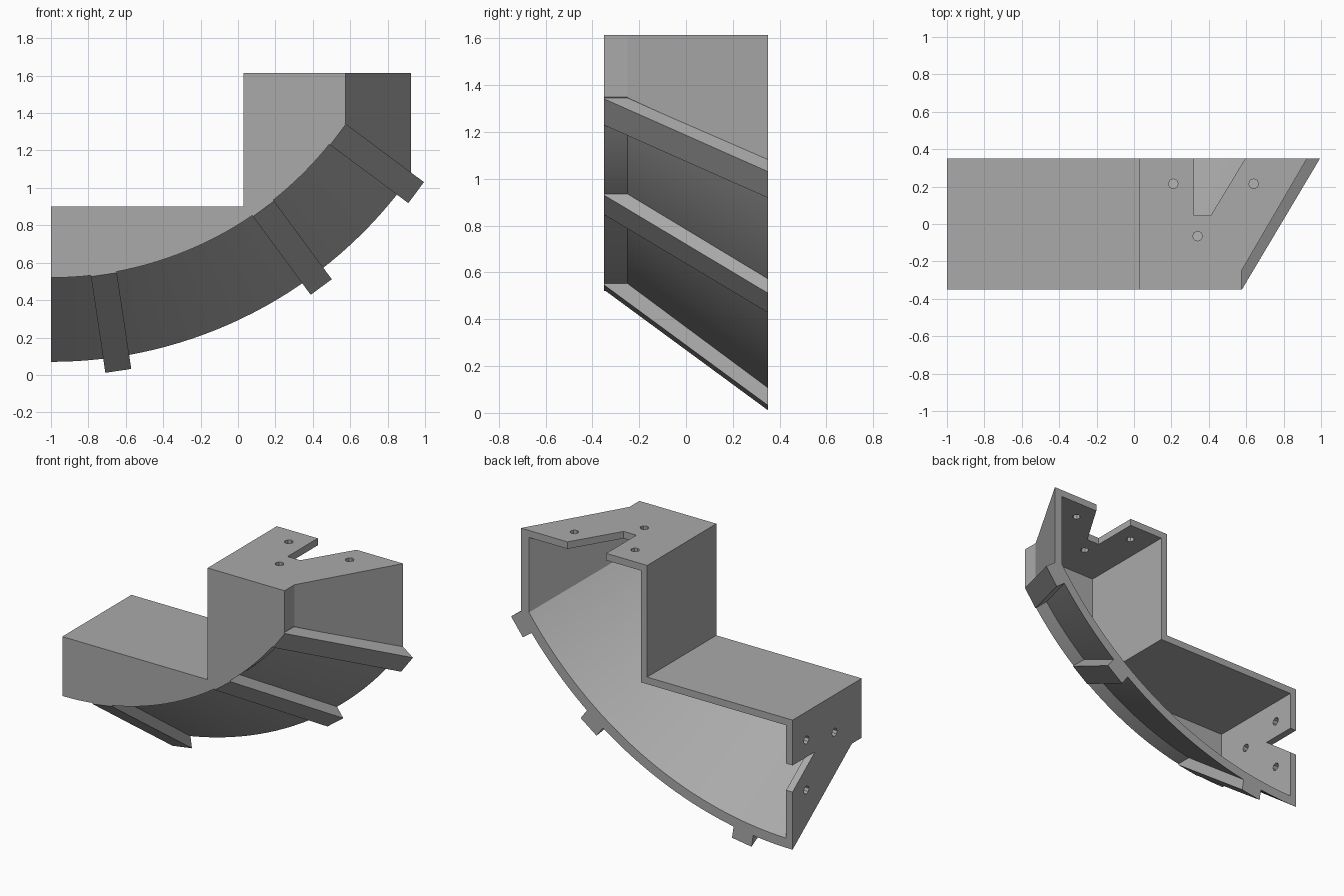
import bpy, bmesh, math
from mathutils import Vector

if "Cube" in bpy.data.objects:
    bpy.data.objects.remove(bpy.data.objects["Cube"])

CX, CZ = -1.0, 2.43      # centre of the curved underside
BACK, FRONT = 0.35, -0.35
ARC_STEPS = 32

grey = bpy.data.materials.new("plain grey")
grey.use_nodes = True
colour = (0.4, 0.4, 0.4, 1)
grey.diffuse_color = colour
grey.node_tree.nodes["Principled BSDF"].inputs["Base Color"].default_value = colour


def loft(name, rings):
    """Solid through matching rings of 3D points, capped at both ends."""
    bm = bmesh.new()
    loops = [[bm.verts.new(p) for p in ring] for ring in rings]
    n = len(loops[0])
    for a, b in zip(loops, loops[1:]):
        for i in range(n):
            j = (i + 1) % n
            bm.faces.new((a[i], a[j], b[j], b[i]))
    bm.faces.new(loops[0])
    bm.faces.new(loops[-1])
    bmesh.ops.recalc_face_normals(bm, faces=bm.faces)
    mesh = bpy.data.meshes.new(name)
    bm.to_mesh(mesh)
    bm.free()
    mesh.materials.append(grey)
    obj = bpy.data.objects.new(name, mesh)
    bpy.context.collection.objects.link(obj)
    return obj


def section(y, radius, right, inset):
    """Stepped outline with a curved underside at depth y."""
    start = math.asin(inset / radius)
    end = math.asin((right - CX) / radius)
    pts = []
    for i in range(ARC_STEPS + 1):
        a = start + (end - start) * i / ARC_STEPS
        pts.append((CX + radius * math.sin(a), y, CZ - radius * math.cos(a)))
    step = 0.03 + inset
    pts += [(right, y, 1.615 - inset), (step, y, 1.615 - inset),
            (step, y, 0.9 - inset), (CX + inset, y, 0.9 - inset)]
    return pts


def cut(target, cutter):
    mod = target.modifiers.new(cutter.name, 'BOOLEAN')
    mod.operation = 'DIFFERENCE'
    mod.solver = 'EXACT'
    mod.object = cutter
    bpy.context.view_layer.objects.active = target
    bpy.ops.object.modifier_apply(modifier=mod.name)
    bpy.data.objects.remove(cutter)


# Shell: short straight lip at the front, then flaring to the open back
shell = loft("duct_shell", [section(FRONT, 1.91, 0.575, 0), section(-0.25, 1.91, 0.575, 0),
                            section(BACK, 2.36, 0.925, 0)])
cut(shell, loft("cavity", [section(-0.305, 1.86, 0.525, 0.045), section(-0.233, 1.86, 0.525, 0.045),
                           section(BACK, 2.298, 0.867, 0.045), section(0.37, 2.313, 0.879, 0.045)]))

# Notch in the top flange
top_notch = [(0.32, 0.4), (0.32, 0.045), (0.41, 0.045), (0.625, 0.4)]
cut(shell, loft("top_notch", [[(x, y, z) for x, y in top_notch] for z in (1.5, 1.7)]))

# Pointed notch in the end flange
end_notch = [(0.4, 0.61), (0.123, 0.61), (0.4, 0.402)]
cut(shell, loft("end_notch", [[(x, y, z) for y, z in end_notch] for x in (-1.1, -0.9)]))


# Bolt holes
def circle(u, v):
    return [(u + 0.026 * math.cos(k * math.pi / 4), v + 0.026 * math.sin(k * math.pi / 4))
            for k in range(8)]


for u, v in ((0.21, 0.215), (0.64, 0.215), (0.34, -0.065)):
    cut(shell, loft("top_hole", [[(x, y, z) for x, y in circle(u, v)] for z in (1.5, 1.7)]))
for u, v in ((0.21, 0.72), (-0.075, 0.66), (0.21, 0.40)):
    cut(shell, loft("end_hole", [[(x, y, z) for y, z in circle(u, v)] for x in (-1.1, -0.9)]))

# Radial ribs under the curve
rib_profile = [(FRONT, 1.90), (FRONT, 1.915), (BACK, 2.435), (BACK, 2.34), (-0.25, 1.89)]
ribs = []
for label, degrees in (("lower", 8.5), ("middle", 36.4), ("upper", 53.3)):
    a = math.radians(degrees)
    out = Vector((math.sin(a), 0, -math.cos(a)))
    side = Vector((math.cos(a), 0, math.sin(a)))
    centre = Vector((CX, 0, CZ))
    ribs.append(loft(label + "_rib", [[centre + out * r + side * s + Vector((0, y, 0))
                                       for y, r in rib_profile] for s in (-0.07, 0.07)]))

# Smooth curve, crisp edges
bpy.ops.object.select_all(action='DESELECT')
shell.select_set(True)
bpy.context.view_layer.objects.active = shell
bpy.ops.object.shade_smooth_by_angle(angle=math.radians(20))
